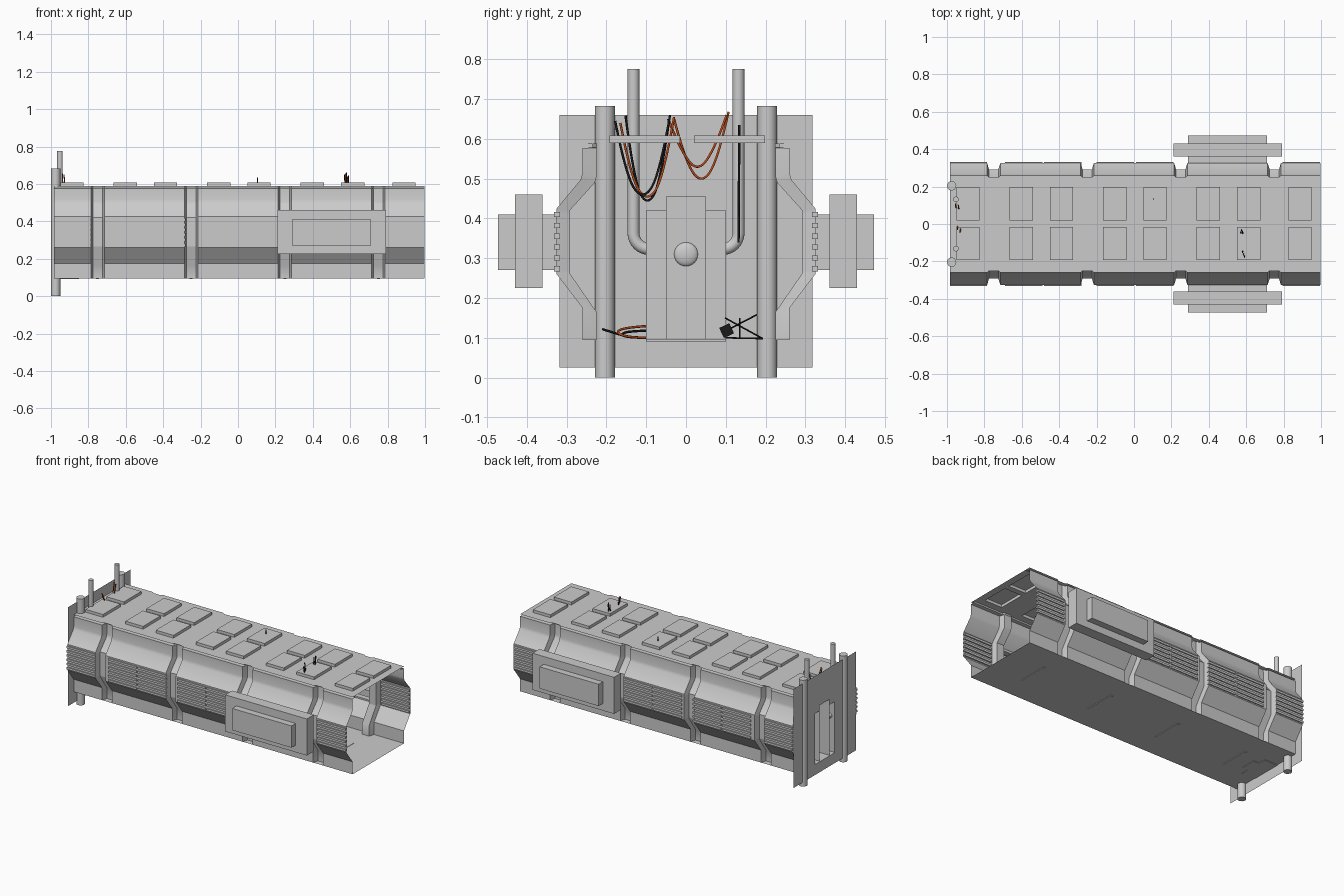
import bpy, math
from mathutils import Vector

if "Cube" in bpy.data.objects:
    bpy.data.objects.remove(bpy.data.objects["Cube"])


def mesh(name, verts, faces, color=None, smooth=False):
    me = bpy.data.meshes.new(name)
    me.from_pydata(verts, [], faces)
    me.validate()
    ob = bpy.data.objects.new(name, me)
    bpy.context.collection.objects.link(ob)
    if color:
        me.materials.append(color)
    if smooth:
        bpy.context.view_layer.objects.active = ob
        ob.select_set(True)
        bpy.ops.object.shade_smooth_by_angle(angle=math.radians(35))
        ob.select_set(False)
    return ob


def grid(us, vs, point, keep=lambda u, v: True):
    """Sheet of quads; keep() gets each cell centre and may leave a hole."""
    n = len(vs)
    verts = [point(u, v) for u in us for v in vs]
    faces = []
    for i in range(len(us) - 1):
        for j in range(n - 1):
            if keep((us[i] + us[i + 1]) / 2, (vs[j] + vs[j + 1]) / 2):
                faces.append((i * n + j, (i + 1) * n + j, (i + 1) * n + j + 1, i * n + j + 1))
    return verts, faces


def box(x, y, z, skip=""):
    """Box from three ranges, faces named in skip (a A b B c C) left open."""
    y = sorted(y)
    v = [(i, j, k) for i in x for j in y for k in z]
    f = dict(a=(0, 1, 3, 2), A=(4, 6, 7, 5), b=(0, 4, 5, 1),
             B=(2, 3, 7, 6), c=(0, 2, 6, 4), C=(1, 5, 7, 3))
    return v, [q for k, q in f.items() if k not in skip]


def join(*parts):
    verts, faces = [], []
    for v, f in parts:
        n = len(verts)
        verts += v
        faces += [tuple(i + n for i in q) for q in f]
    return verts, faces


def tube(name, pts, r, color=None, bezier=False):
    cu = bpy.data.curves.new(name, 'CURVE')
    cu.dimensions = '3D'
    cu.bevel_depth = r
    cu.bevel_resolution = 6 if r > .01 else 2
    cu.use_fill_caps = True
    sp = cu.splines.new('NURBS' if bezier else 'POLY')
    sp.points.add(len(pts) - 1)
    for p, c in zip(sp.points, pts):
        p.co = (*c, 1)
    if bezier:
        sp.use_endpoint_u = True
        sp.order_u = 3
        sp.resolution_u = 10
    ob = bpy.data.objects.new(name, cu)
    bpy.context.collection.objects.link(ob)
    if color:
        cu.materials.append(color)
    return ob


def mat(name, c):
    m = bpy.data.materials.new(name)
    m.diffuse_color = (*c, 1)
    m.use_nodes = True
    m.node_tree.nodes["Principled BSDF"].inputs["Base Color"].default_value = m.diffuse_color
    return m


black = mat("black_rubber", (.01, .01, .01))
red = mat("red_rubber", (.5, .07, .01))
X0, X1 = -.985, .997
ribs = (-.75, -.25, .25, .75)

# side walls: outer profile, sunk to the inner profile at each rib
outer = [(.26, .095), (.26, .175), (.325, .26), (.325, .27), (.325, .41), (.325, .425),
         (.265, .497), (.26, .515), (.26, .577), (.235, .578), (.235, .588), (.26, .59)]
inner = [(.225, .095), (.225, .165), (.292, .262), (.292, .27), (.292, .41), (.292, .42),
         (.229, .49), (.225, .505), (.225, .577), (.224, .578), (.224, .588), (.25, .59)]
stations = sorted([X0, X1, .29, .71] + [r + d for r in ribs for d in (-.035, -.025, .025, .035)])
is_core = lambda x: any(abs(x - r) < .03 for r in ribs)
slats = [-.985, -.69, -.48, -.2, .01, .795]
wx, wz = (.29, .71), (.27, .41)
for s, side in ((-1, "front"), (1, "back")):
    def wall_pt(x, i):
        y, z = (inner if is_core(x) else outer)[i]
        return (x, s * y, z)
    mesh(side + "_wall", *grid(stations, range(len(outer)), wall_pt,
         lambda x, i: not (.29 < x < .71 and i == 3.5)), smooth=True)

    # louvre slats
    parts = [box((x, x + .2), (s * .316, s * .332), (.267 + k * .0272, .28 + k * .0272))
             for x in slats for k in range(6)]
    mesh(side + "_louvres", *join(*parts))

    # window bay: neck, wide chamber and outer pane box, all hollow
    ring = lambda y: grid((.21, .29, .71, .79), (.225, .27, .41, .46),
                          lambda x, z: (x, s * y, z),
                          lambda x, z: not (.29 < x < .71 and .27 < z < .41))
    mesh(side + "_window_bay", *join(
        box(wx, (s * .325, s * .36), wz, "bB"), ring(.36),
        box((.21, .79), (s * .36, s * .43), (.225, .46), "bB"), ring(.43),
        box(wx, (s * .43, s * .472), wz, "b" if s > 0 else "B")))

    # vertical pipes at the end wall
    tube(side + "_large_pipe", [(-.975, s * .204, 0), (-.975, s * .204, .683)], .025)
    arc = [(-.952, s * (.092 + .04 * math.sin(a)), .363 - .04 * math.cos(a))
           for a in [i * math.pi / 16 for i in range(9)]]
    tube(side + "_bent_pipe", [(-.952, s * .08, .323)] + arc + [(-.952, s * .132, .775)], .015)

# ceiling with hollow raised light panels
tiles = [(x, x + .125) for x in (-.95, -.665, -.45, -.165, .05, .335, .55, .825)]
rows = [(-.192, -.015), (.02, .198)]
cx = sorted([X0, X1] + [e for t in tiles for e in t] + [r + d for r in ribs for d in (-.035, .035)])
cy = [-.26, -.25, -.192, -.015, .02, .198, .25, .26]


def ceiling_keep(x, y):
    tile = any(a < x < b for a, b in tiles) and any(a < y < b for a, b in rows)
    slot = abs(y) > .25 and any(abs(x - r) < .035 for r in ribs)
    return not tile and not slot


mesh("ceiling", *grid(cx, cy, lambda x, y: (x, y, .59), ceiling_keep))
mesh("ceiling_panels", *join(*[box(t, r, (.59, .608), "c") for t in tiles for r in rows]))

# floor and its seams
mesh("floor", *grid((X0, X1), (-.26, .26), lambda x, y: (x, y, .095)))
mesh("floor_seams", *join(*[box((r - .008, r + .008), (-.1, .1), (.091, .097)) for r in ribs]))

# end plate with a stepped opening
mesh("end_plate", *grid((-.318, -.1, -.05, .05, .1, .318), (.025, .092, .42, .455, .66),
     lambda y, z: (X0, y, z),
     lambda y, z: not (.092 < z < .42 and abs(y) < .1 or .092 < z < .455 and abs(y) < .05)))

# control console, hollow from behind
mesh("console", *join(
    box((X0, -.89), (-.1, -.05), (.092, .42), "aB"),
    box((X0, -.89), (.05, .1), (.092, .42), "ab"),
    box((X0, -.85), (-.05, .05), (.092, .455), "a")))
bpy.ops.mesh.primitive_uv_sphere_add(segments=24, ring_count=12, radius=.03, location=(-.85, 0, .31))
knob = bpy.context.object
knob.name = "console_knob"
knob.scale.x = .4
bpy.ops.object.shade_smooth()


# hanging cables
def hang(name, x, y0, z0, y1, z1, low, color):
    d = low - .03
    tube(name, [(x, y0, z0), (x + .005, y0 * .8 + y1 * .2, d + .06), (x, (y0 + y1) / 2, d),
                (x - .005, y0 * .2 + y1 * .8, d + .06), (x - .01, y1, z1)], .003, color, True)


hang("hanging_cable_a", .59, -.178, .645, -.04, .66, .475, black)
hang("hanging_cable_b", .58, -.152, .658, -.042, .65, .46, black)
hang("hanging_cable_c", .585, -.165, .64, -.03, .655, .47, red)
hang("hanging_cable_d", -.93, -.045, .65, .102, .66, .545, red)
hang("hanging_cable_e", -.945, -.03, .65, .107, .668, .515, red)
tube("drop_cable", [(.105, .134, .635), (.105, .132, .34)], .003, black)

# loose cables on the floor beside the console
tube("floor_cable_a", [(-.88, -.21, .122), (-.9, -.16, .105), (-.92, -.12, .1), (-.94, -.08, .1)],
     .003, black, True)
tube("floor_cable_b", [(-.94, -.09, .13), (-.9, -.18, .125), (-.87, -.16, .1), (-.92, -.09, .1)],
     .003, red, True)
tube("floor_cable_c", [(-.95, -.09, .118), (-.92, -.16, .117), (-.9, -.16, .1), (-.95, -.09, .1)],
     .003, black, True)

# small work lamp on thin legs
lamp = mesh("work_lamp", *box((-.015, .015), (-.014, .014), (-.014, .014)), color=black)
lamp.location = (.1, .102, .118)
lamp.rotation_euler.x = math.radians(25)
for i, (a, b) in enumerate([((.1, .105, .12), (.1, .178, .158)), ((.1, .098, .15), (.12, .193, .098)),
                            ((.09, .1, .1), (.12, .193, .098)), ((.08, .135, .15), (.08, .135, .097))]):
    tube("lamp_leg_%d" % i, [a, b], .002, black)
